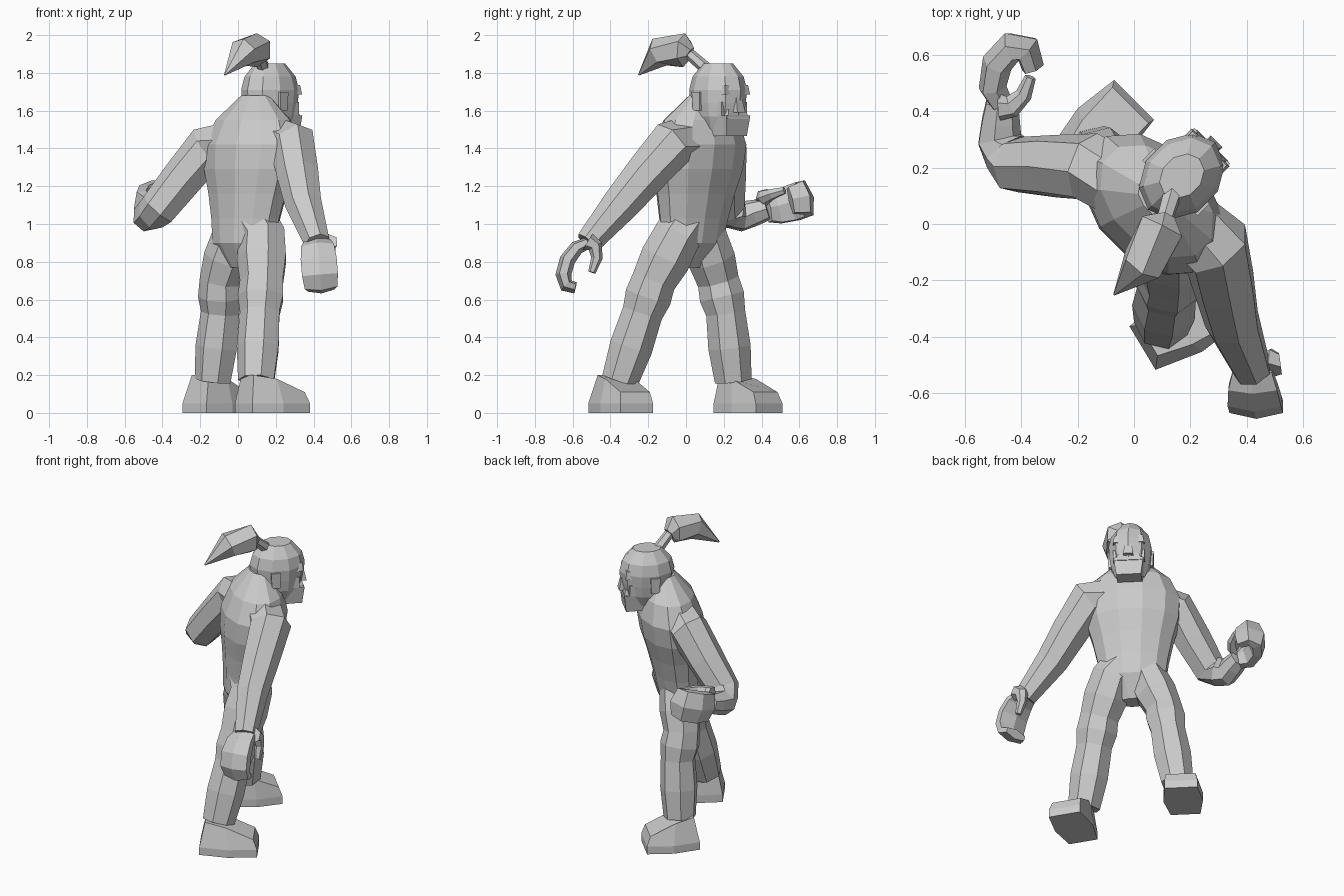
import bpy, bmesh, math
from mathutils import Vector, Matrix

cube = bpy.data.objects.get("Cube")
if cube:
    bpy.data.objects.remove(cube)

shade = (0.6, 0.6, 0.6, 1)
grey = bpy.data.materials.new("plain_grey")
grey.use_nodes = True
grey.diffuse_color = shade
grey.node_tree.nodes["Principled BSDF"].inputs["Base Color"].default_value = shade

# Body frame: local x is the figure's left, local -y its facing direction
TURN = Matrix.Rotation(math.radians(135), 4, 'Z')


def body(side, ahead, height):
    return TURN @ Vector((side, -ahead, height))


def circle(sides):
    """Unit circle points with a flat side facing each axis."""
    angles = [math.tau * (k + 0.5) / sides for k in range(sides)]
    return [(math.cos(a), math.sin(a)) for a in angles]


def loft(name, rings):
    """Skin a list of equal-length point rings and cap both ends."""
    bm = bmesh.new()
    loops = [[bm.verts.new(point) for point in ring] for ring in rings]
    for low, high in zip(loops, loops[1:]):
        for i in range(len(low)):
            bm.faces.new((low[i - 1], low[i], high[i], high[i - 1]))
    bm.faces.new(loops[0])
    bm.faces.new(loops[-1])
    bmesh.ops.recalc_face_normals(bm, faces=bm.faces)
    mesh = bpy.data.meshes.new(name)
    bm.to_mesh(mesh)
    bm.free()
    mesh.materials.append(grey)
    bpy.context.collection.objects.link(bpy.data.objects.new(name, mesh))


def tube(name, points, radii, wide, flat=1.0, sides=6):
    """Tube along points; flat squeezes it across the wide axis."""
    rings = []
    last = len(points) - 1
    for i, (point, radius) in enumerate(zip(points, radii)):
        along = (points[min(i + 1, last)] - points[max(i - 1, 0)]).normalized()
        across = (wide - along * wide.dot(along)).normalized()
        normal = along.cross(across) * flat
        rings.append([point + (across * c + normal * s) * radius for c, s in circle(sides)])
    loft(name, rings)


def limb(name, root, joints, start, end, swell, wide):
    """Tapered limb whose muscles swell halfway between the joints."""
    points = [root.lerp(joints[0], 0.4), joints[0]]
    for a, b in zip(joints, joints[1:]):
        points += [a.lerp(b, 0.5), b]
    steps = len(points) - 2
    radii = [start] + [start + (end - start) * i / steps + swell * (i % 2)
                       for i in range(steps + 1)]
    tube(name, points, radii, wide, sides=7)


def stack(name, bottom, step, widths, depth, ahead, lean, sides):
    """Evenly spaced oval sections of the given half widths."""
    rings = []
    for i, width in enumerate(widths):
        middle = ahead + lean * i
        rings.append([body(width * c, middle + width * depth * s, bottom + step * i)
                      for c, s in circle(sides)])
    loft(name, rings)


def block(name, side, ahead, height, size, taper=1.0):
    """Box in the body frame, its top narrowed by taper."""
    wide, deep, tall = (Vector(size) / 2)
    corners = ((-1, -1), (1, -1), (1, 1), (-1, 1))
    loft(name, [[body(side + wide * k * x, ahead + deep * k * y, height + tall * z)
                 for x, y in corners] for z, k in ((-1, 1), (1, taper))])


def foot(name, heel, toe, ankle):
    """Shoe shape: three widths from heel to toe, sloping down to the front."""
    line = toe - heel
    side = line.cross(Vector((0, 0, 1))).normalized()
    stations = ((0, 0.09, 0.2, 0.3), (0.5, 0.12, 0.18, 0.25), (1, 0.1, 0.11, 0.1))
    order = [(s, 1) for s in stations] + [(s, -1) for s in reversed(stations)]
    sole, rim, top = [], [], []
    for (t, half, height, pull), sign in order:
        point = heel + line * t + side * half * sign
        sole.append(point)
        rim.append(point + Vector((0, 0, 0.05)))
        top.append(point.lerp(ankle, pull) + Vector((0, 0, height)))
    loft(name, [sole, rim, top])


def hand(side, centre, start, out, sweep, thumb_sign, flat):
    """Fingers and thumb curl opposite ways around a centre."""
    axis = start.cross(out).normalized()

    def arc(degrees, shift, count):
        turns = [math.radians(degrees) * i / count for i in range(count + 1)]
        return [centre + axis * shift + start * math.cos(t) + out * math.sin(t) for t in turns]
    tube(side + "_fingers", arc(sweep, 0, 5), [0.08, 0.1, 0.11, 0.11, 0.1, 0.08], axis, flat)
    tube(side + "_thumb", arc(-110, 0.06 * thumb_sign, 3), [0.05, 0.04, 0.03, 0.02], axis)


# Torso, neck and head
stack("torso", 0.77, 0.13, [0.08, 0.2, 0.22, 0.25, 0.29, 0.3, 0.24, 0.09],
      0.66, 0.03, 0.014, 12)
stack("neck", 1.5, 0.1, [0.14, 0.11, 0.1], 1, 0.14, 0.04, 8)
stack("head", 1.5, 0.07, [0.09, 0.12, 0.13, 0.135, 0.12, 0.07], 1.25, 0.24, 0, 10)

# Face
block("brow", 0, 0.33, 1.71, (0.19, 0.11, 0.05), 0.9)
block("nose", 0, 0.36, 1.64, (0.06, 0.11, 0.1), 0.6)
block("moustache", 0, 0.33, 1.58, (0.16, 0.13, 0.05), 0.8)
block("beard", 0, 0.32, 1.52, (0.15, 0.12, 0.11), 1.2)
for label, sign in (("left", 1), ("right", -1)):
    block(label + "_ear", sign * 0.12, 0.21, 1.65, (0.03, 0.05, 0.1), 1.2)
    block(label + "_cheek", sign * 0.06, 0.31, 1.61, (0.07, 0.1, 0.07))

# Tied hair
X = Vector((1, 0, 0))
knot = Vector((0.11, 0.02, 1.9))
tube("hair_tie", [Vector((0.14, 0.12, 1.81)), knot], [0.035, 0.03], X)
tube("hair_tail", [knot, Vector((0.1, -0.01, 1.92)), Vector((0.03, -0.14, 1.91)),
                   Vector((-0.07, -0.25, 1.79))], [0.04, 0.09, 0.08, 0.004], X)

# Arms: shoulder, upper arm, elbow, forearm, wrist
chest = Vector((0.08, 0.08, 1.46))
right_wrist = Vector((0.42, -0.52, 0.9))
left_wrist = Vector((-0.47, 0.43, 1.08))
limb("right_arm", chest, [Vector((0.29, -0.08, 1.42)), Vector((0.35, -0.35, 1.1)),
                          right_wrist], 0.13, 0.07, 0, X)
limb("left_arm", chest, [Vector((-0.16, 0.2, 1.4)), Vector((-0.42, 0.21, 1.08)),
                         Vector((-0.48, 0.3, 1.04)), left_wrist],
     0.125, 0.06, 0, Vector((1, 0, -0.5)))

# Hands
palm = Vector((0.43, -0.56, 0.78))
hand("right", palm, right_wrist - palm, Vector((0, -0.08, 0)), 190, 1, 0.38)
palm = Vector((-0.43, 0.53, 1.11))
hand("left", palm, left_wrist - palm, Vector((-0.06, 0.03, 0)), 240, -1, 0.5)

# Legs: hip, thigh, knee, ankle
pelvis = Vector((0.05, 0.03, 1.05))
right_ankle = Vector((0.1, -0.35, 0.17))
left_ankle = Vector((-0.13, 0.25, 0.17))
limb("right_leg", pelvis, [Vector((0.13, -0.05, 0.93)), Vector((0.13, -0.17, 0.7)),
                           Vector((0.12, -0.23, 0.53)), right_ankle], 0.13, 0.1, 0.012, X)
limb("left_leg", pelvis, [Vector((-0.02, 0.1, 0.93)), Vector((-0.09, 0.17, 0.7)),
                          Vector((-0.09, 0.21, 0.53)), left_ankle], 0.12, 0.1, 0.012, X)

# Feet
for label, heel, toe, ankle in (
        ("right_foot", Vector((0.03, -0.44, 0)), Vector((0.33, -0.26, 0)), right_ankle),
        ("left_foot", Vector((-0.23, 0.21, 0)), Vector((0, 0.44, 0)), left_ankle)):
    foot(label, heel, toe, Vector((ankle.x, ankle.y, 0)))
